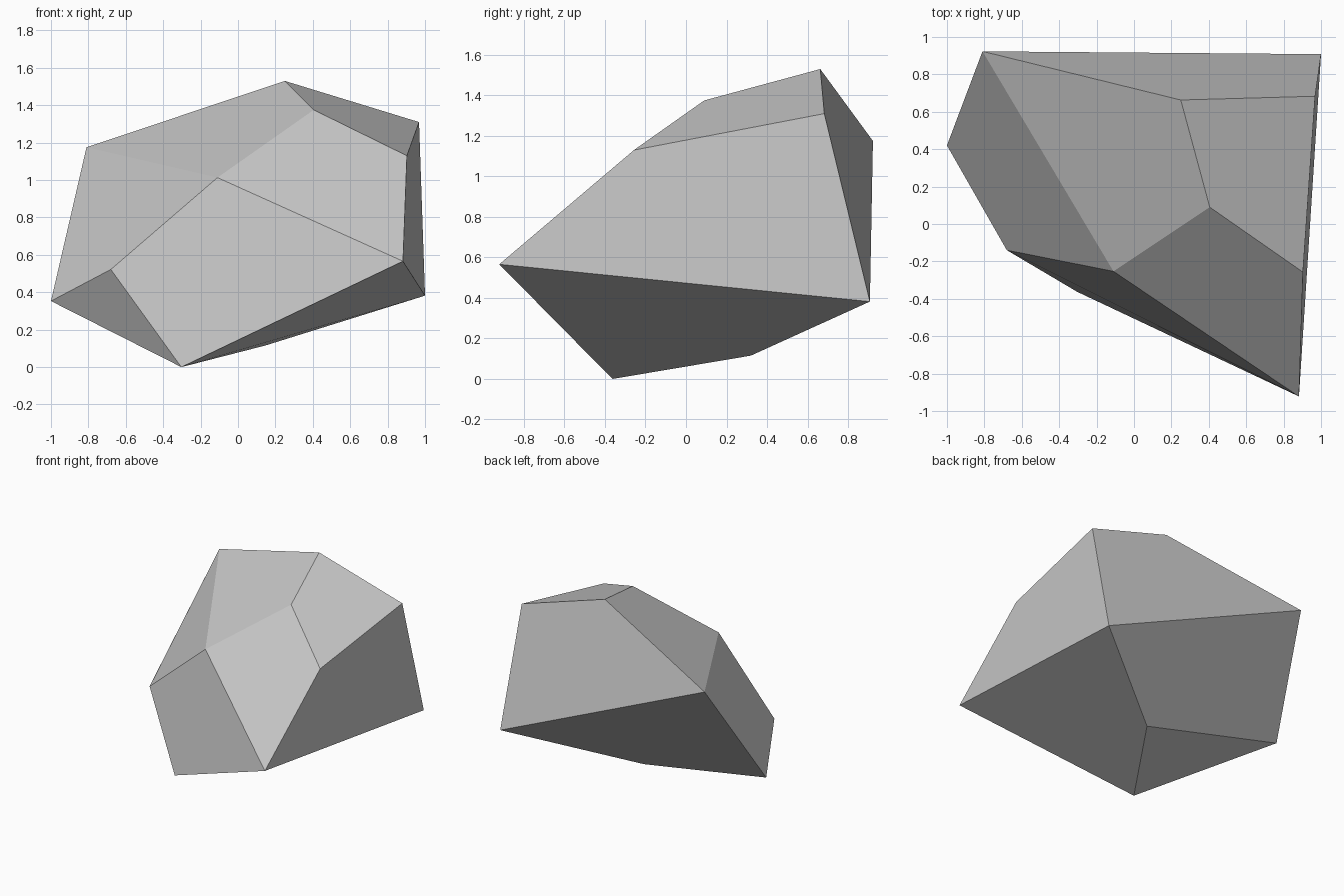
import bpy
import bmesh

cube = bpy.data.objects.get("Cube")
if cube:
    bpy.data.objects.remove(cube, do_unlink=True)

# Flat grey stone
stone = bpy.data.materials.new("stone_grey")
stone.use_nodes = True
grey = (0.58, 0.58, 0.58, 1)
stone.diffuse_color = grey
bsdf = stone.node_tree.nodes["Principled BSDF"]
bsdf.inputs["Base Color"].default_value = grey
bsdf.inputs["Roughness"].default_value = 0.9

# Corners of the boulder
corners = {
    "back_peak": (-0.81, 0.923, 1.175),
    "summit": (0.25, 0.663, 1.53),
    "top_left": (0.968, 0.683, 1.31),
    "top_front": (0.405, 0.09, 1.375),
    "shoulder": (0.903, -0.257, 1.13),
    "brow": (-0.11, -0.253, 1.013),
    "cheek": (-0.68, -0.14, 0.522),
    "right_tip": (-1.0, 0.42, 0.353),
    "foot": (-0.303, -0.363, 0.0),
    "front_tip": (0.882, -0.922, 0.566),
    "back_tip": (1.0, 0.908, 0.382),
    "belly": (0.145, 0.32, 0.115),
}

# Chiselled facets, wound outwards; the first corner sets where each one bends
facets = [
    "back_peak right_tip cheek brow",
    "back_peak brow top_front summit",
    "summit top_front shoulder top_left",
    "top_front brow front_tip shoulder",
    "cheek foot front_tip brow",
    "cheek right_tip foot",
    "back_tip top_left shoulder front_tip",
    "foot belly back_tip front_tip",
    "belly foot right_tip",
    "belly right_tip back_peak back_tip",
    "back_peak summit top_left back_tip",
]

bm = bmesh.new()
verts = {name: bm.verts.new(co) for name, co in corners.items()}
for facet in facets:
    bm.faces.new([verts[name] for name in facet.split()])

mesh = bpy.data.meshes.new("boulder")
bm.to_mesh(mesh)
bm.free()
mesh.materials.append(stone)
boulder = bpy.data.objects.new("boulder", mesh)
bpy.context.collection.objects.link(boulder)
